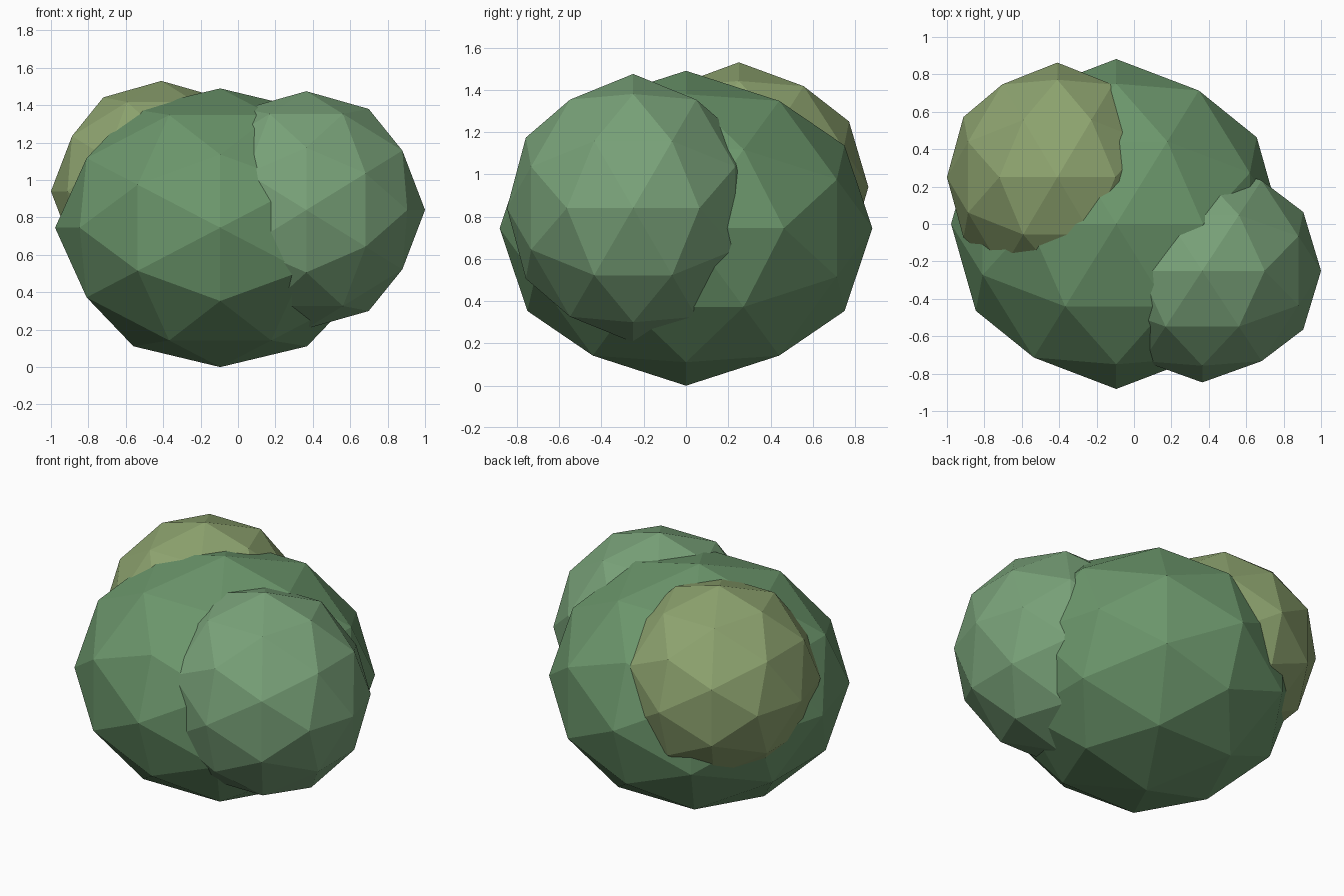
import bpy, bmesh
from mathutils import Vector

if "Cube" in bpy.data.objects:
    bpy.data.objects.remove(bpy.data.objects["Cube"])

PHI = (1 + 5 ** 0.5) / 2


def material(name, rgb):
    mat = bpy.data.materials.new(name)
    mat.diffuse_color = (*rgb, 1)
    mat.use_nodes = True
    mat.node_tree.nodes["Principled BSDF"].inputs["Base Color"].default_value = mat.diffuse_color
    return mat


# 80-sided faceted ball, icosahedron aligned to the axes, subdivided once
def leaf_clump(name, centre, radii, rgb):
    bm = bmesh.new()
    for a in (-1, 1):
        for b in (-PHI, PHI):
            for co in ((a, 0, b), (0, b, a), (b, a, 0)):
                bm.verts.new(co)
    bmesh.ops.convex_hull(bm, input=bm.verts[:])
    bmesh.ops.subdivide_edges(bm, edges=bm.edges[:], cuts=1, use_grid_fill=True)
    for v in bm.verts:
        n = v.co.normalized()
        v.co = Vector(n[i] * radii[i] for i in range(3))
    bmesh.ops.recalc_face_normals(bm, faces=bm.faces[:])
    mesh = bpy.data.meshes.new(name)
    bm.to_mesh(mesh)
    bm.free()
    mesh.materials.append(material(name + "_green", rgb))
    obj = bpy.data.objects.new(name, mesh)
    obj.location = centre
    bpy.context.collection.objects.link(obj)
    return obj


# Large central clump and two smaller ones growing out of it
leaf_clump("main_clump", (-0.095, 0, 0.745), (0.883, 0.882, 0.745), (0.15, 0.31, 0.15))
leaf_clump("right_clump", (0.365, -0.25, 0.84), (0.635, 0.597, 0.635), (0.19, 0.36, 0.19))
leaf_clump("back_left_clump", (-0.41, 0.25, 0.94), (0.59, 0.613, 0.59), (0.27, 0.37, 0.16))
